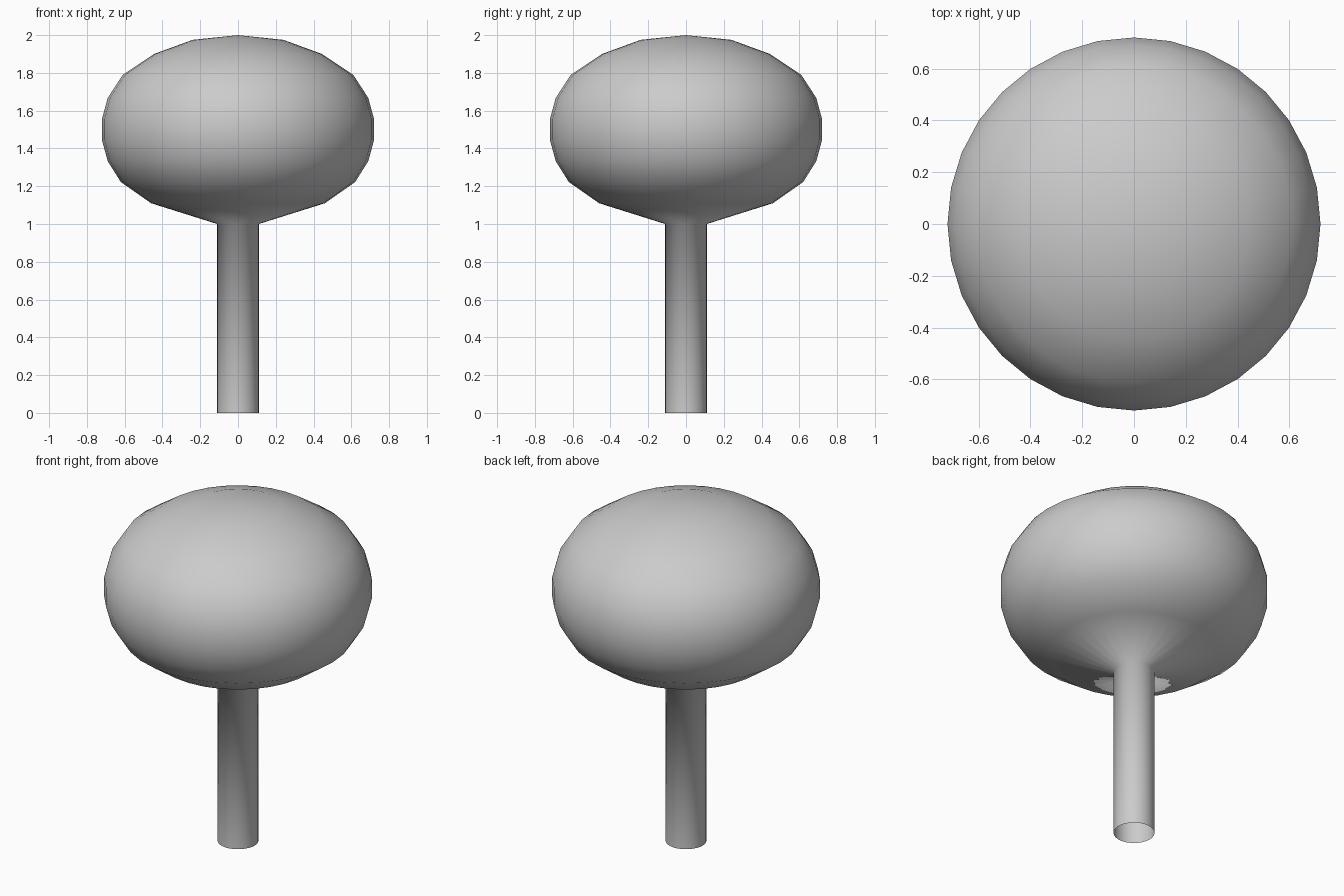
import bpy, bmesh, math

if "Cube" in bpy.data.objects:
    bpy.data.objects.remove(bpy.data.objects["Cube"])

SIDES = 32

# Half profile (radius, height): open stem foot, stem top, then the round cap up to its pole
profile = [
    (0.11, 0.0), (0.11, 1.0),
    (0.46, 1.11), (0.62, 1.222), (0.69, 1.333), (0.72, 1.444),
    (0.72, 1.556), (0.69, 1.667), (0.61, 1.79), (0.445, 1.9),
    (0.24, 1.975), (0.0, 2.0),
]

# Revolve the profile around z into one continuous skin
bm = bmesh.new()
verts = [bm.verts.new((r, 0, z)) for r, z in profile]
edges = [bm.edges.new(pair) for pair in zip(verts, verts[1:])]
bmesh.ops.spin(bm, geom=verts + edges, cent=(0, 0, 0), axis=(0, 0, 1),
               angle=math.tau, steps=SIDES, use_duplicate=False)
bmesh.ops.remove_doubles(bm, verts=bm.verts, dist=0.0005)
bmesh.ops.recalc_face_normals(bm, faces=bm.faces)

# Make sure the skin faces outward (the foot is open)
bm.normal_update()
side = max(bm.faces, key=lambda f: f.calc_center_median().x)
if side.normal.x < 0:
    bmesh.ops.reverse_faces(bm, faces=bm.faces)

# Smooth all over, including the joint of stem and cap
for f in bm.faces:
    f.smooth = True

mesh = bpy.data.meshes.new("stem_and_cap")
bm.to_mesh(mesh)
bm.free()
bpy.context.collection.objects.link(bpy.data.objects.new("stem_and_cap", mesh))
